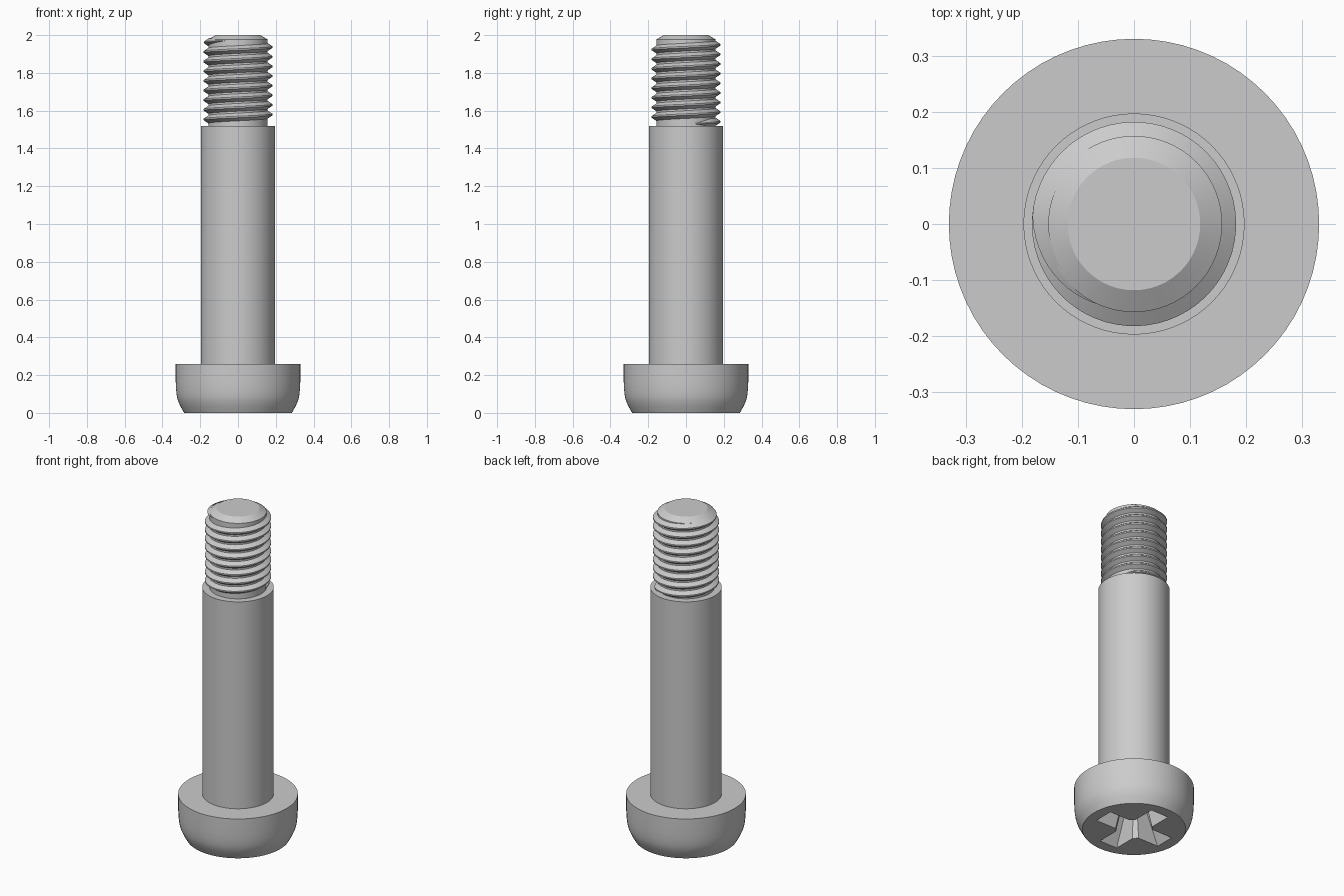
import bpy, bmesh
from math import sin, cos, pi, radians

if "Cube" in bpy.data.objects:
    bpy.data.objects.remove(bpy.data.objects["Cube"], do_unlink=True)

STEEL = (0.6, 0.6, 0.6, 1)
steel = bpy.data.materials.new("grey steel")
steel.use_nodes = True
steel.diffuse_color = STEEL
steel.node_tree.nodes["Principled BSDF"].inputs["Base Color"].default_value = STEEL


def skin(name, rings, closed=True):
    """Bridge a list of equal point rings and cap both ends."""
    bm = bmesh.new()
    loops = [[bm.verts.new(p) for p in ring] for ring in rings]
    n = len(loops[0])
    for a, b in zip(loops, loops[1:]):
        for i in range(n):
            j = (i + 1) % n
            bm.faces.new((a[i], a[j], b[j], b[i]))
    bm.faces.new(loops[0][::-1])
    bm.faces.new(loops[-1])
    bmesh.ops.recalc_face_normals(bm, faces=bm.faces)
    mesh = bpy.data.meshes.new(name)
    bm.to_mesh(mesh)
    bm.free()
    mesh.materials.append(steel)
    obj = bpy.data.objects.new(name, mesh)
    bpy.context.collection.objects.link(obj)
    return obj


def turned(name, profile, sides=72):
    """Lathe a list of (radius, height) points."""
    return skin(name, [[(r * cos(2 * pi * i / sides), r * sin(2 * pi * i / sides), z)
                        for i in range(sides)] for r, z in profile])


def smooth(obj, angle=25):
    bpy.ops.object.select_all(action="DESELECT")
    obj.select_set(True)
    bpy.context.view_layer.objects.active = obj
    bpy.ops.object.shade_smooth_by_angle(angle=radians(angle))


# Pan head with a rounded shoulder
head = turned("head", [(0.285, 0), (0.305, 0.035), (0.318, 0.065), (0.324, 0.09),
                       (0.328, 0.125), (0.33, 0.17), (0.33, 0.26)])


# Tapered cross recess in the underside of the head
def cross(tip, half, inner, z):
    points = []
    for k in range(4):
        c, s = cos(k * pi / 2), sin(k * pi / 2)
        for x, y in ((inner, -half), (tip, -half), (tip, half), (inner, half)):
            points.append((x * c - y * s, x * s + y * c, z))
    return points


cutter = skin("recess_cutter", [cross(0.226, 0.061, 0.085, -0.01),
                                cross(0.11, 0.035, 0.05, 0.19)])
cutter.hide_render = True
cut = head.modifiers.new("recess", "BOOLEAN")
cut.operation = "DIFFERENCE"
cut.solver = "EXACT"
cut.object = cutter
bpy.context.view_layer.objects.active = head
bpy.ops.object.modifier_apply(modifier=cut.name)
bpy.data.objects.remove(cutter, do_unlink=True)
smooth(head)

# Plain shank and the threaded core with its chamfered tip
smooth(turned("shank", [(0.197, 0.25), (0.197, 1.518)]))
smooth(turned("threaded_core", [(0.157, 1.5), (0.157, 1.977), (0.118, 2.0)]))

# Right-hand helical thread that runs out just below the tip
PITCH, CORE, CREST = 0.051, 0.152, 0.182
STEPS = 60
end = radians(260)
start = end - 2 * pi * 8.7
count = int(8.7 * STEPS)
rings = []
for i in range(count + 1):
    t = start + (end - start) * i / count
    fade = min(1, max(0.02, (end - t) / 1.5), max(0.02, (t - start) / 0.8))
    z = 1.962 + PITCH * (t - pi) / (2 * pi)
    crest = CORE + (CREST - CORE) * fade
    rings.append([(r * cos(t), r * sin(t), z + h * fade)
                  for r, h in ((CORE, -0.024), (crest, -0.004),
                               (crest, 0.004), (CORE, 0.024))])
smooth(skin("thread", rings))
